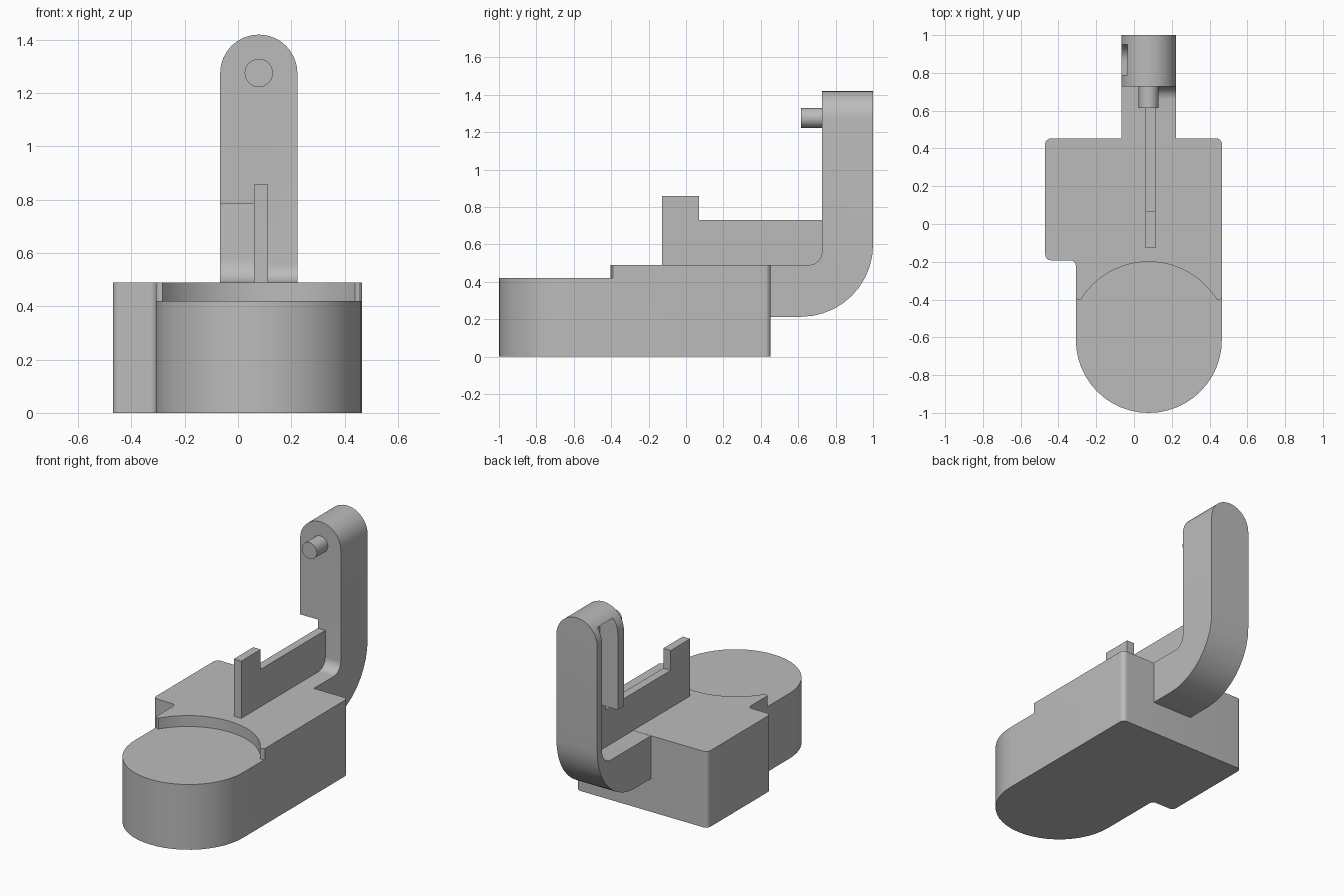
import bpy, bmesh, math
from mathutils import Vector

cube = bpy.data.objects.get("Cube")
if cube:
    bpy.data.objects.remove(cube, do_unlink=True)

grey = bpy.data.materials.new("plain grey")
grey.use_nodes = True
grey.diffuse_color = (0.5, 0.5, 0.5, 1)
grey.node_tree.nodes["Principled BSDF"].inputs["Base Color"].default_value = (0.5, 0.5, 0.5, 1)


def rounded(corners, steps=8):
    """Outline from (u, v) or (u, v, radius) corners; radii become arcs."""
    out = []
    n = len(corners)
    for i, c in enumerate(corners):
        p = Vector(c[:2])
        if len(c) < 3:
            out.append(p)
            continue
        a = (Vector(corners[i - 1][:2]) - p).normalized()
        b = (Vector(corners[(i + 1) % n][:2]) - p).normalized()
        half = a.angle(b) / 2
        center = p + (a + b).normalized() * c[2] / math.sin(half)
        start = p + a * c[2] / math.tan(half) - center
        end = p + b * c[2] / math.tan(half) - center
        sweep = start.angle(end)
        for k in range(steps + 1):
            t = k / steps
            w = (start * math.sin((1 - t) * sweep) + end * math.sin(t * sweep)) / math.sin(sweep)
            if not out or (out[-1] - (center + w)).length > 1e-4:
                out.append(center + w)
    return out


def prism(name, outline, axis, lo, hi):
    """Extrude an outline along x, y or z from lo to hi."""
    place = {"x": lambda p, d: (d, p[0], p[1]),
             "y": lambda p, d: (p[0], d, p[1]),
             "z": lambda p, d: (p[0], p[1], d)}[axis]
    bm = bmesh.new()
    base = bm.faces.new([bm.verts.new(place(p, lo)) for p in outline])
    top = bmesh.ops.extrude_face_region(bm, geom=[base])["geom"]
    verts = [g for g in top if isinstance(g, bmesh.types.BMVert)]
    bmesh.ops.translate(bm, verts=verts, vec=place((0, 0), hi - lo))
    bmesh.ops.recalc_face_normals(bm, faces=bm.faces)
    mesh = bpy.data.meshes.new(name)
    bm.to_mesh(mesh)
    bm.free()
    mesh.materials.append(grey)
    ob = bpy.data.objects.new(name, mesh)
    bpy.context.collection.objects.link(ob)
    return ob


def select(ob):
    bpy.ops.object.select_all(action="DESELECT")
    ob.select_set(True)
    bpy.context.view_layer.objects.active = ob


def boolean(ob, cutter, operation):
    mod = ob.modifiers.new("cut", "BOOLEAN")
    mod.operation = operation
    mod.solver = "EXACT"
    mod.object = cutter
    select(ob)
    bpy.ops.object.modifier_apply(modifier=mod.name)
    bpy.data.objects.remove(cutter, do_unlink=True)


MID = 0.078            # centre line of the arm and the round nose
LEFT, RIGHT = 0.465, -0.308
TOP = 0.49

# Base block with a round nose and a shoulder on one side
nose = (LEFT - RIGHT) / 2 - 0.0005
base = prism("base", rounded([
    (-0.47, 0.453, 0.03), (-0.47, -0.192, 0.03), (RIGHT, -0.192, 0.03),
    (RIGHT, -1, nose), (LEFT, -1, nose), (LEFT, 0.453, 0.03)], 12), "z", 0, TOP)

# Round lowered seat on the nose
r, cy = 0.424, -0.624
spread = math.asin(0.362 / r)
arc = [(MID + r * math.sin(a), cy + r * math.cos(a))
       for a in (spread * (1 - k / 12) for k in range(25))]
seat_cut = prism("seat_cutter", arc + [
    (RIGHT + 0.01, -0.4), (RIGHT, -0.39), (-0.6, -0.39), (-0.6, -1.2),
    (0.6, -1.2), (0.6, -0.39), (LEFT, -0.39), (LEFT - 0.01, -0.4)], "z", 0.42, 0.6)
boolean(base, seat_cut, "DIFFERENCE")

# Bent arm with a rounded top
arm = prism("arm", rounded([
    (0.45, 0.213), (1, 0.213, 0.385), (1, 1.42), (0.727, 1.42),
    (0.727, TOP, 0.07), (0.45, TOP)], 10), "x", MID - 0.145, MID + 0.145)
arch = prism("arch_cutter", rounded([
    (MID - 0.145, 0.1), (MID + 0.145, 0.1),
    (MID + 0.145, 1.42, 0.1449), (MID - 0.145, 1.42, 0.1449)], 8), "y", 0.3, 1.2)
boolean(arm, arch, "INTERSECT")

# Side pocket in the arm, open at the front near the bottom
pocket = prism("pocket_cutter", rounded([
    (0.4, TOP - 0.001), (0.95, TOP - 0.001, 0.09), (0.95, 1.367),
    (0.79, 1.367), (0.79, 0.785), (0.4, 0.785)]), "x", -0.2, 0.06)
boolean(arm, pocket, "DIFFERENCE")

# Upright rib with a raised front end
rib = prism("rib", [(-0.128, 0.48), (0.735, 0.48), (0.735, 0.73), (0.07, 0.73),
                    (0.07, 0.858), (-0.128, 0.858)], "x", 0.06, 0.113)

# Pin near the top of the arm
pin = prism("pin", [(MID + 0.053 * math.cos(k * math.tau / 32),
                     1.276 + 0.053 * math.sin(k * math.tau / 32)) for k in range(32)],
            "y", 0.615, 0.735)

for ob in (base, arm, rib, pin):
    select(ob)
    bpy.ops.object.shade_smooth_by_angle(angle=math.radians(30))
